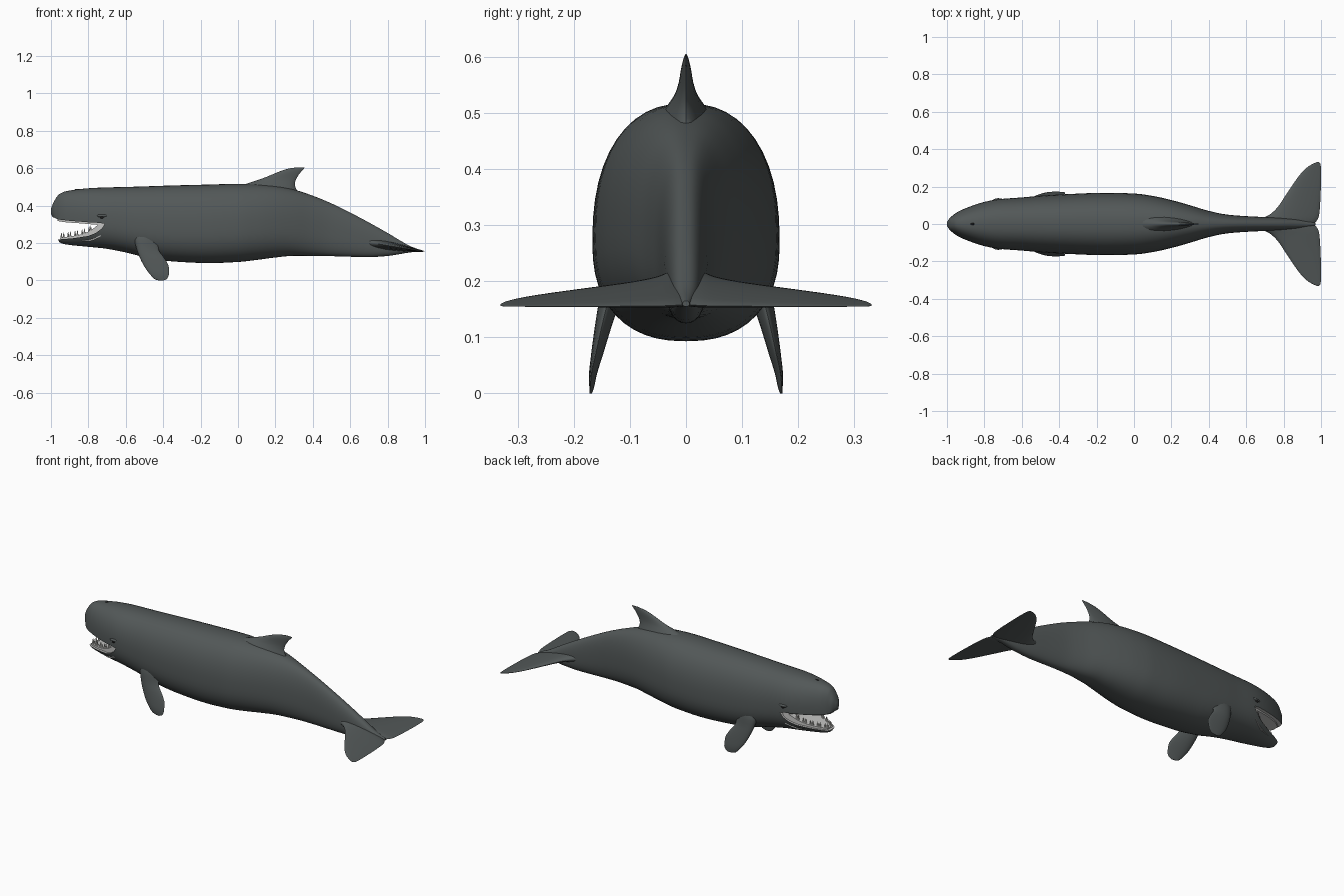
import bpy, bmesh, math
from mathutils import Vector

if "Cube" in bpy.data.objects:
    bpy.data.objects.remove(bpy.data.objects["Cube"])


def material(name, rgb):
    m = bpy.data.materials.new(name)
    m.diffuse_color = (*rgb, 1)
    m.use_nodes = True
    m.node_tree.nodes["Principled BSDF"].inputs["Base Color"].default_value = m.diffuse_color
    return m


SKIN = material("slate grey skin", (0.085, 0.097, 0.097))
GUM = material("pale gum", (0.55, 0.55, 0.54))
TOOTH = material("ivory tooth", (0.62, 0.62, 0.58))
DARK = material("dark eye", (0.015, 0.015, 0.015))


def finish(name, bm, mats, angle=40):
    bmesh.ops.recalc_face_normals(bm, faces=bm.faces)
    me = bpy.data.meshes.new(name)
    bm.to_mesh(me)
    bm.free()
    ob = bpy.data.objects.new(name, me)
    bpy.context.collection.objects.link(ob)
    for m in mats:
        me.materials.append(m)
    smooth(ob, angle)
    return ob


def smooth(ob, angle):
    bpy.ops.object.select_all(action='DESELECT')
    bpy.context.view_layer.objects.active = ob
    ob.select_set(True)
    bpy.ops.object.shade_smooth_by_angle(angle=math.radians(angle))


def loft(name, rings, mats, angle=40):
    bm = bmesh.new()
    vs = [[bm.verts.new(p) for p in r] for r in rings]
    n = len(vs[0])
    for a, b in zip(vs, vs[1:]):
        for i in range(n):
            j = (i + 1) % n
            bm.faces.new((a[i], a[j], b[j], b[i]))
    bm.faces.new(vs[0])
    bm.faces.new(vs[-1][::-1])
    return finish(name, bm, mats, angle)


def resample(rows, steps):
    """Monotone cubic interpolation of rows whose first column is the parameter."""
    def slope(i, k):
        if i in (0, len(rows) - 1):
            a = rows[max(i - 1, 0)]
            b = rows[min(i + 1, len(rows) - 1)]
            return (b[k] - a[k]) / (b[0] - a[0])
        d0 = (rows[i][k] - rows[i-1][k]) / (rows[i][0] - rows[i-1][0])
        d1 = (rows[i+1][k] - rows[i][k]) / (rows[i+1][0] - rows[i][0])
        return 0 if d0 * d1 <= 0 else 2 * d0 * d1 / (d0 + d1)
    out = []
    for i in range(len(rows) - 1):
        h = rows[i+1][0] - rows[i][0]
        for s in range(steps):
            t = s / steps
            row = [rows[i][0] + h * t]
            for k in range(1, len(rows[0])):
                row.append((2*t**3 - 3*t*t + 1) * rows[i][k] + (t**3 - 2*t*t + t) * h * slope(i, k)
                           + (3*t*t - 2*t**3) * rows[i+1][k] + (t**3 - t*t) * h * slope(i+1, k))
            out.append(row)
    return out + [list(rows[-1])]


def foil(lead, trail, thick_axis, half, n=20):
    """Rounded leading edge, thin trailing edge."""
    lead, trail, ax = Vector(lead), Vector(trail), Vector(thick_axis)
    mid, arm = (lead + trail) / 2, (trail - lead) / 2
    pts = []
    for i in range(n):
        t = 2 * math.pi * i / n
        pts.append(mid + arm * math.cos(t) + ax * half * math.sin(t) * (1 - 0.4 * math.cos(t)))
    return pts


# Body: x, bottom z, top z, half width
BODY = [(-1.0, .355, .385, .010), (-.985, .325, .42, .032), (-.97, .25, .445, .045),
        (-.955, .205, .462, .057), (-.92, .193, .477, .076), (-.8, .180, .493, .118),
        (-.72, .172, .497, .133), (-.6, .15, .50, .142), (-.5, .125, .503, .151),
        (-.35, .102, .508, .160), (-.15, .093, .513, .167), (0, .099, .517, .163),
        (.1, .11, .515, .150), (.2, .123, .507, .128), (.3, .132, .486, .100),
        (.4, .132, .453, .070), (.5, .130, .412, .050), (.6, .127, .363, .042),
        (.7, .125, .310, .037), (.8, .131, .254, .031), (.87, .142, .212, .025),
        (.92, .150, .184, .017), (.97, .155, .165, .006)]


def body_ring(x, zb, zt, w, n=48):
    zc = zb + (zt - zb) * (.42 if x > -.6 else .42 + min(1, (-.6 - x) / .3) * .06)
    e = 2 / 2.35
    pts = []
    for i in range(n):
        t = 2 * math.pi * i / n
        c, s = math.cos(t), math.sin(t)
        h = zt - zc if s > 0 else zc - zb
        pts.append((x, w * math.copysign(abs(c) ** e, c), zc + h * math.copysign(abs(s) ** e, s)))
    return pts


body = loft("body", [body_ring(*r) for r in resample(BODY, 4)], [SKIN, GUM])

# Open mouth, cut as a curved wedge whose faces are pale
WEDGE = [(-1.05, .35), (-1.0, .343), (-.96, .326), (-.9, .319), (-.8, .311), (-.74, .308),
         (-.712, .303), (-.728, .278), (-.76, .254), (-.8, .238), (-.88, .226), (-.96, .219),
         (-1.05, .215)]
cutter = loft("mouth_cutter", [[(x, y, z) for x, z in WEDGE] for y in (-.3, .3)], [SKIN, GUM])
for p in cutter.data.polygons:
    p.material_index = 1
mod = body.modifiers.new("mouth", 'BOOLEAN')
mod.operation, mod.solver, mod.object = 'DIFFERENCE', 'EXACT', cutter
bpy.context.view_layer.objects.active = body
bpy.ops.object.modifier_apply(modifier="mouth")
bpy.data.objects.remove(cutter)
smooth(body, 40)

# Gums: x, bottom z, top z, half width
LOWER = [(-.948, .21, .229, .024), (-.9, .21, .236, .050), (-.85, .21, .244, .068),
         (-.8, .21, .262, .088), (-.765, .22, .284, .103), (-.73, .24, .31, .118),
         (-.7, .25, .31, .118)]
UPPER = [(-.965, .318, .34, .02), (-.92, .311, .33, .056), (-.85, .306, .33, .084),
         (-.78, .300, .33, .105), (-.72, .295, .32, .118)]


def gum(name, rows):
    loft(name, [[(x, -w, a), (x, w, a), (x, w, b), (x, -w, b)]
                for x, a, b, w in resample(rows, 3)], [GUM], 30)


gum("lower_gum", LOWER)
gum("upper_gum", UPPER)

# Teeth along both edges of the lower jaw
bm = bmesh.new()
rows = resample(LOWER[:5], 4)
for i in range(0, len(rows) - 2, 1):
    if i % 3 == 2:
        continue
    x, a, b, w = rows[i]
    for s in (-1, 1):
        got = bmesh.ops.create_cone(bm, cap_ends=True, segments=8, radius1=.0065,
                                    radius2=.001, depth=.032)
        bmesh.ops.translate(bm, verts=got["verts"], vec=(x + .004, s * (w - .009), b + .010))
finish("teeth", bm, [TOOTH])


def blob(name, loc, size, mat):
    bm = bmesh.new()
    bmesh.ops.create_uvsphere(bm, u_segments=16, v_segments=10, radius=1)
    bmesh.ops.scale(bm, verts=bm.verts, vec=size)
    bmesh.ops.translate(bm, verts=bm.verts, vec=loc)
    finish(name, bm, [mat], 80)


# Eyes with brow folds, and the blowhole
for s, side in ((-1, "right"), (1, "left")):
    blob(side + "_eye", (-.728, s * .130, .338), (.011, .007, .007), DARK)
    blob(side + "_brow", (-.725, s * .125, .346), (.030, .013, .009), SKIN)
blob("blowhole", (-.862, 0, .486), (.012, .005, .004), DARK)

# Dorsal fin: z, leading x, trailing x, half thickness
DORSAL = [(.44, -.04, .36, .060), (.49, .0, .310, .046), (.515, .04, .304, .030),
          (.535, .10, .308, .018), (.555, .155, .318, .012), (.58, .215, .336, .008),
          (.597, .265, .352, .004), (.605, .315, .357, .001)]
loft("dorsal_fin", [foil((a, 0, z), (b, 0, z), (0, 1, 0), h)
                    for z, a, b, h in resample(DORSAL, 3)], [SKIN], 60)

# Pectoral fins: z, leading x, trailing x, y, half thickness
PECTORAL = [(0, -.425, -.40, .168, .001), (.007, -.445, -.382, .167, .003),
            (.03, -.468, -.370, .165, .006), (.07, -.498, -.370, .157, .010),
            (.12, -.524, -.394, .146, .014), (.17, -.543, -.426, .134, .018),
            (.23, -.555, -.428, .122, .022), (.27, -.545, -.44, .105, .018)]
for s, side in ((-1, "right"), (1, "left")):
    loft(side + "_pectoral_fin", [foil((a, s * y, z), (b, s * (y + .004), z), (0, 1, 0), h)
                                  for z, a, b, y, h in resample(PECTORAL, 3)], [SKIN], 60)

# Tail flukes: y, leading x, trailing x, half thickness
FLUKE = [(0, .62, .962, .022), (.025, .67, .982, .021), (.05, .725, .99, .018),
         (.09, .768, .994, .015), (.14, .802, .997, .012), (.2, .842, .999, .009),
         (.26, .884, 1.0, .006), (.30, .922, .999, .004), (.322, .957, .997, .003),
         (.331, .978, .988, .001)]
half = resample(FLUKE, 3)
span = [(-y, a, b, h) for y, a, b, h in half[:0:-1]] + half
loft("tail_flukes", [foil((a, y, .155 + (1 - a) * .16), (b, y, .155 + (1 - b) * .1), (0, 0, 1), h)
                     for y, a, b, h in span], [SKIN], 60)
